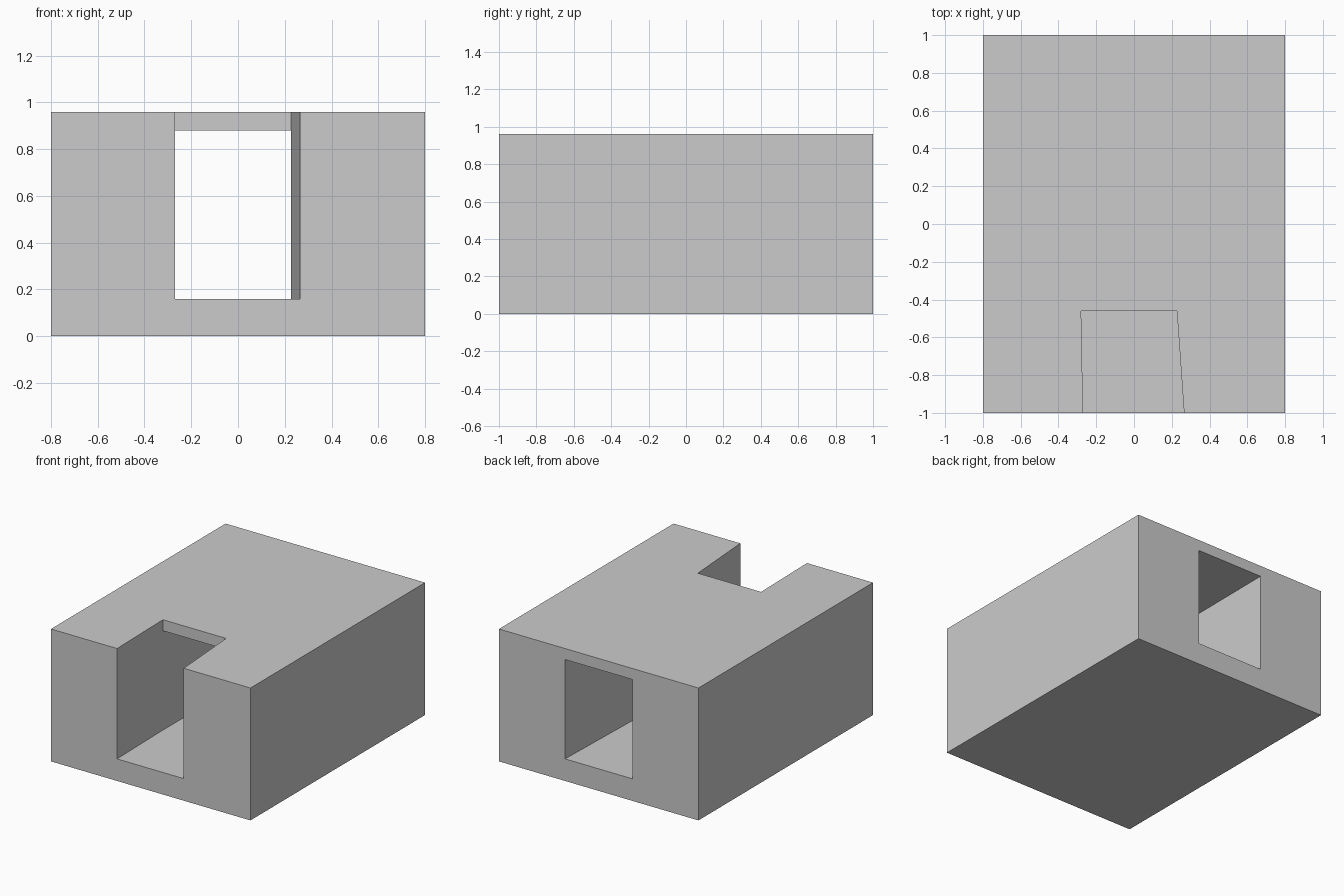
import bpy, bmesh

if "Cube" in bpy.data.objects:
    bpy.data.objects.remove(bpy.data.objects["Cube"])

W, D, H = 0.8, 1.0, 0.96          # half width, half depth, height
FLOOR, CEIL = 0.16, 0.88          # passage floor and ceiling heights
# passage half-plan per side: front, roof edge, back
PLAN = {-1: [(-0.27, -D), (-0.28, -0.46), (-0.27, D)],
        1: [(0.265, -D), (0.227, -0.46), (0.27, D)]}

bm = bmesh.new()
cache = {}


def v(x, y, z):
    key = (x, y, z)
    if key not in cache:
        cache[key] = bm.verts.new(key)
    return cache[key]


def p(side, i, z):
    return v(*PLAN[side][i], z)


def face(*verts):
    bm.faces.new(verts)


# outer shell: underside and long sides
face(v(-W, -D, 0), v(-W, D, 0), v(W, D, 0), v(W, -D, 0))
for s in (-1, 1):
    face(v(s * W, -D, 0), v(s * W, D, 0), v(s * W, D, H), v(s * W, -D, H))

# U-shaped front, and top with the open notch
face(v(-W, -D, 0), v(W, -D, 0), v(W, -D, H), p(1, 0, H),
     p(1, 0, FLOOR), p(-1, 0, FLOOR), p(-1, 0, H), v(-W, -D, H))
face(v(-W, -D, H), p(-1, 0, H), p(-1, 1, H), p(1, 1, H),
     p(1, 0, H), v(W, -D, H), v(W, D, H), v(-W, D, H))

# back wall around the doorway
outer = [v(-W, D, 0), v(W, D, 0), v(W, D, H), v(-W, D, H)]
inner = [p(-1, 2, FLOOR), p(1, 2, FLOOR), p(1, 2, CEIL), p(-1, 2, CEIL)]
for i in range(4):
    j = (i + 1) % 4
    face(outer[i], outer[j], inner[j], inner[i])

# passage walls
for s in (-1, 1):
    face(p(s, 0, FLOOR), p(s, 1, FLOOR), p(s, 1, CEIL), p(s, 1, H), p(s, 0, H))
    face(p(s, 1, FLOOR), p(s, 2, FLOOR), p(s, 2, CEIL), p(s, 1, CEIL))

# passage floor, ceiling and the roof edge
for i in (0, 1):
    face(p(-1, i, FLOOR), p(1, i, FLOOR), p(1, i + 1, FLOOR), p(-1, i + 1, FLOOR))
face(p(-1, 1, CEIL), p(1, 1, CEIL), p(1, 2, CEIL), p(-1, 2, CEIL))
face(p(-1, 1, CEIL), p(1, 1, CEIL), p(1, 1, H), p(-1, 1, H))

bmesh.ops.recalc_face_normals(bm, faces=bm.faces)
mesh = bpy.data.meshes.new("passage_block")
bm.to_mesh(mesh)
bm.free()
bpy.context.collection.objects.link(bpy.data.objects.new("passage_block", mesh))
